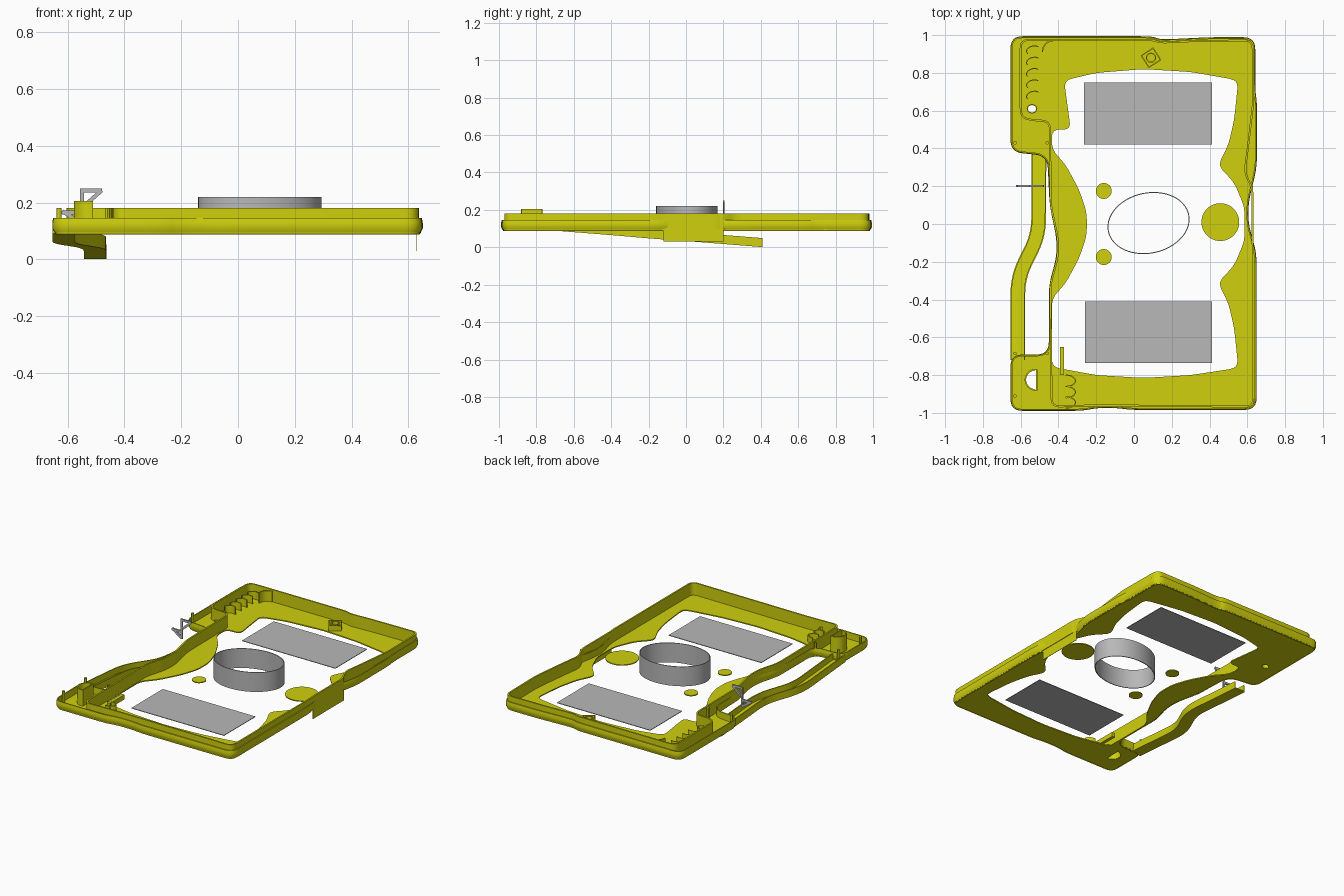
import bpy, bmesh, math
from mathutils import Vector

if "Cube" in bpy.data.objects:
    bpy.data.objects.remove(bpy.data.objects["Cube"])


def material(name, col):
    m = bpy.data.materials.new(name)
    m.diffuse_color = (*col, 1)
    m.use_nodes = True
    m.node_tree.nodes["Principled BSDF"].inputs["Base Color"].default_value = m.diffuse_color
    return m


YELLOW = material("yellow_plastic", (0.63, 0.63, 0.004))
GRAY = material("gray_metal", (0.48, 0.48, 0.48))


def add(name, mesh, mat):
    mesh.materials.clear()
    mesh.materials.append(mat)
    ob = bpy.data.objects.new(name, mesh)
    bpy.context.collection.objects.link(ob)
    return ob


def fillet(pts, r=0.05, closed=True, n=6):
    """Round every corner of a polygon or path with a small curve."""
    out, N = [], len(pts)
    for i in range(N):
        p = Vector(pts[i])
        if not closed and i in (0, N - 1):
            out.append(p)
            continue
        a, b = Vector(pts[i - 1]) - p, Vector(pts[(i + 1) % N]) - p
        pa = p + a.normalized() * min(r, a.length * 0.48)
        pb = p + b.normalized() * min(r, b.length * 0.48)
        for k in range(n + 1):
            t = k / n
            out.append(pa * (1 - t) ** 2 + p * 2 * t * (1 - t) + pb * t * t)
    return out


def ellipse(cx, cy, rx, ry, rot=0.0, n=48, a0=0.0, a1=math.tau):
    full = abs(a1 - a0) > 6.28
    angs = [a0 + (a1 - a0) * i / (n if full else n - 1) for i in range(n)]
    c, s = math.cos(rot), math.sin(rot)
    return [Vector((cx + rx * math.cos(t) * c - ry * math.sin(t) * s,
                    cy + rx * math.cos(t) * s + ry * math.sin(t) * c)) for t in angs]


def rect(x0, y0, x1, y1):
    return [Vector(p) for p in ((x0, y0), (x1, y0), (x1, y1), (x0, y1))]


def normals(path, closed):
    out, N = [], len(path)
    for i in range(N):
        a = path[i - 1] if closed or i else path[0]
        b = path[(i + 1) % N] if closed or i < N - 1 else path[-1]
        d = (b - a).normalized()
        out.append(Vector((-d.y, d.x)))
    return out


def inset(path, d):
    return [p + n * d for p, n in zip(path, normals(path, True))]


def plate(name, loops, z0, z1, mat=YELLOW):
    """Flat plate from an outline and optional holes."""
    cu = bpy.data.curves.new(name, 'CURVE')
    cu.dimensions, cu.fill_mode, cu.extrude = '2D', 'BOTH', (z1 - z0) / 2
    for lp in loops:
        sp = cu.splines.new('POLY')
        sp.points.add(len(lp) - 1)
        for q, p in zip(sp.points, lp):
            q.co = (p[0], p[1], 0, 1)
        sp.use_cyclic_u = True
    tmp = bpy.data.objects.new("tmp", cu)
    bpy.context.collection.objects.link(tmp)
    me = bpy.data.meshes.new_from_object(tmp.evaluated_get(bpy.context.evaluated_depsgraph_get()))
    bpy.data.objects.remove(tmp)
    ob = add(name, me, mat)
    ob.location.z = (z0 + z1) / 2
    return ob


def sweep(name, path, profile, closed=True, mat=YELLOW, lift=lambda p: 0.0):
    """Sweep an (offset, z) cross-section along a plan path."""
    bm = bmesh.new()
    rings = [[bm.verts.new((p.x + n.x * o, p.y + n.y * o, z + lift(p))) for o, z in profile]
             for p, n in zip(path, normals(path, closed))]
    N, M = len(rings), len(profile)
    for i in range(N if closed else N - 1):
        a, b = rings[i], rings[(i + 1) % N]
        for j in range(M):
            k = (j + 1) % M
            bm.faces.new((a[j], b[j], b[k], a[k]))
    if not closed:
        bm.faces.new(rings[0])
        bm.faces.new(rings[-1])
    bmesh.ops.recalc_face_normals(bm, faces=bm.faces)
    me = bpy.data.meshes.new(name)
    bm.to_mesh(me)
    bm.free()
    return add(name, me, mat)


def wall(t, z0, z1):
    return [(-t / 2, z0), (t / 2, z0), (t / 2, z1), (-t / 2, z1)]


# tray outline, floor opening and inner wall line
outline = fillet([(-0.655, -0.99), (-0.27, -0.99), (-0.2, -0.975), (-0.09, -0.975), (-0.02, -0.985),
                  (0.65, -0.985), (0.65, -0.15), (0.606, 0.0), (0.606, 0.11), (0.652, 0.3),
                  (0.652, 0.65), (0.643, 0.7), (0.643, 0.99), (0.4, 0.99), (0.3, 0.985),
                  (0.14, 0.977), (0.1, 0.995), (-0.655, 0.995), (-0.655, 0.38), (-0.46, 0.36),
                  (-0.448, 0.1), (-0.41, -0.08), (-0.412, -0.18), (-0.452, -0.32),
                  (-0.452, -0.69), (-0.655, -0.69)], 0.065)
right = [(0.53, 0.765), (0.55, 0.74), (0.53, 0.55), (0.5, 0.42), (0.445, 0.31), (0.53, 0.22), (0.585, 0.09)]
lens = [(-0.434, 0.395), (-0.36, 0.31), (-0.29, 0.18), (-0.25, 0.06)]
opening = fillet([(-0.335, 0.5), (-0.37, 0.76), (-0.2, 0.8), (0.05, 0.82), (0.3, 0.805)]
                 + right + [(x, -y) for x, y in reversed(right)]
                 + [(0.3, -0.8), (0.05, -0.815), (-0.2, -0.8), (-0.434, -0.757)]
                 + [(x, -y) for x, y in lens] + lens[::-1] + [(-0.434, 0.5)], 0.04)
d_hole = ellipse(-0.515, -0.825, 0.06, 0.055, a0=math.pi / 2, a1=math.pi * 1.5, n=16)
peg_hole = ellipse(-0.54, 0.61, 0.025, 0.022, n=20)

plate("tray_floor", [inset(outline, 0.008), opening, d_hole, peg_hole], 0.093, 0.1)
sweep("outer_rim", outline, [(0.012, 0.088), (0.001, 0.108), (0.001, 0.128), (0.004, 0.145),
                             (0.011, 0.145), (0.011, 0.1)])
inner = fillet([(-0.436, -0.967), (-0.2, -0.96), (0.632, -0.967), (0.632, -0.15), (0.628, -0.12),
                (0.628, 0.19), (0.585, 0.27), (0.605, 0.42), (0.632, 0.65), (0.628, 0.972),
                (0.3, 0.968), (0.14, 0.96), (0.1, 0.975), (-0.6, 0.975), (-0.6, 0.57),
                (-0.55, 0.55), (-0.445, 0.545), (-0.441, 0.1), (-0.402, -0.08),
                (-0.404, -0.18), (-0.443, -0.32)], 0.045)
sweep("inner_wall", inner, wall(0.01, 0.094, 0.18))

# hanging latch flap on the right side
plate("latch_flap", [rect(0.6265, -0.12, 0.6295, 0.2)], 0.03, 0.18)

# sloping handle channel on the left side
handle = fillet([(-0.615, -0.72), (-0.615, -0.28), (-0.505, -0.06), (-0.503, 0.41)], 0.09, False)
U = [(-.039, 0), (.039, 0), (.039, .048), (.032, .048), (.032, .008), (-.032, .008), (-.032, .048), (-.039, .048)]
sweep("handle_channel", handle, U, False, lift=lambda p: 0.09 - 0.079 * (p.y + 0.69) - 0.002)

# window panels, lens ring and floating floor discs
plate("window_panel_back", [rect(-0.265, 0.42, 0.413, 0.75)], 0.096, 0.1, GRAY)
plate("window_panel_front", [rect(-0.26, -0.735, 0.413, -0.41)], 0.096, 0.1, GRAY)
sweep("reel_ring", ellipse(0.077, 0.005, 0.217, 0.159, math.radians(12), 64), wall(0.005, 0.092, 0.22), mat=GRAY)
for i, (x, y, r) in enumerate([(-0.16, 0.175, 0.042), (-0.16, -0.175, 0.042), (0.457, 0.01, 0.1)]):
    plate(f"floor_disc_{i}", [ellipse(x, y, r, r)], 0.094, 0.1)

# sockets, posts and ribs
sweep("d_socket", d_hole, wall(0.008, 0.094, 0.205))
sweep("peg_socket", peg_hole, wall(0.006, 0.094, 0.14))
for i, (x, y) in enumerate([(-0.63, -0.685), (-0.46, -0.685), (-0.63, -0.91), (-0.63, 0.43), (-0.46, 0.43)]):
    plate(f"post_{i}", [ellipse(x, y, 0.009, 0.009, n=12)], 0.094, 0.18)
sweep("square_boss", ellipse(0.09, 0.88, 0.052, 0.052, math.radians(-12), 4), wall(0.008, 0.1, 0.135))
sweep("round_boss", ellipse(0.09, 0.88, 0.024, 0.024, n=20), wall(0.006, 0.1, 0.135))
for i in range(5):
    sweep(f"corner_rib_{i}", ellipse(-0.535, 0.68 + i * 0.06, 0.035, 0.022, 0.3, 10, 0.4, 3.6),
          wall(0.005, 0.1, 0.15), False)
sweep("corner_hook", ellipse(-0.43, 0.91, 0.055, 0.06, n=10, a0=math.pi / 2, a1=math.pi), wall(0.007, 0.1, 0.17), False)
plate("hinge_bar", [rect(-0.392, -0.8, -0.37, -0.65)], 0.094, 0.125)
for i, y in enumerate((-0.83, -0.89, -0.945)):
    sweep(f"clip_rib_{i}", ellipse(-0.36, y, 0.05, 0.03, n=10, a0=-1.6, a1=1.6), wall(0.006, 0.1, 0.14), False)

# gray wire bracket above the handle
frame = [(-0.55, 0.12, -0.55, 0.25), (-0.555, 0.243, -0.48, 0.243), (-0.48, 0.243, -0.54, 0.19),
         (-0.62, 0.165, -0.55, 0.165), (-0.62, 0.17, -0.55, 0.125)]
for i, (x0, z0, x1, z1) in enumerate(frame):
    a, b = Vector((x0, z0)), Vector((x1, z1))
    d = (b - a).normalized() * 0.007
    n = Vector((-d.y, d.x))
    ob = plate(f"bracket_bar_{i}", [[a - n, b - n, b + n, a + n]], -0.005, 0.005, GRAY)
    ob.rotation_euler.x = math.pi / 2
    ob.location.y = 0.202

# smooth the curved walls, keep edges sharp
bpy.ops.object.select_all(action='SELECT')
bpy.context.view_layer.objects.active = bpy.context.selected_objects[0]
bpy.ops.object.shade_smooth_by_angle(angle=math.radians(30))
